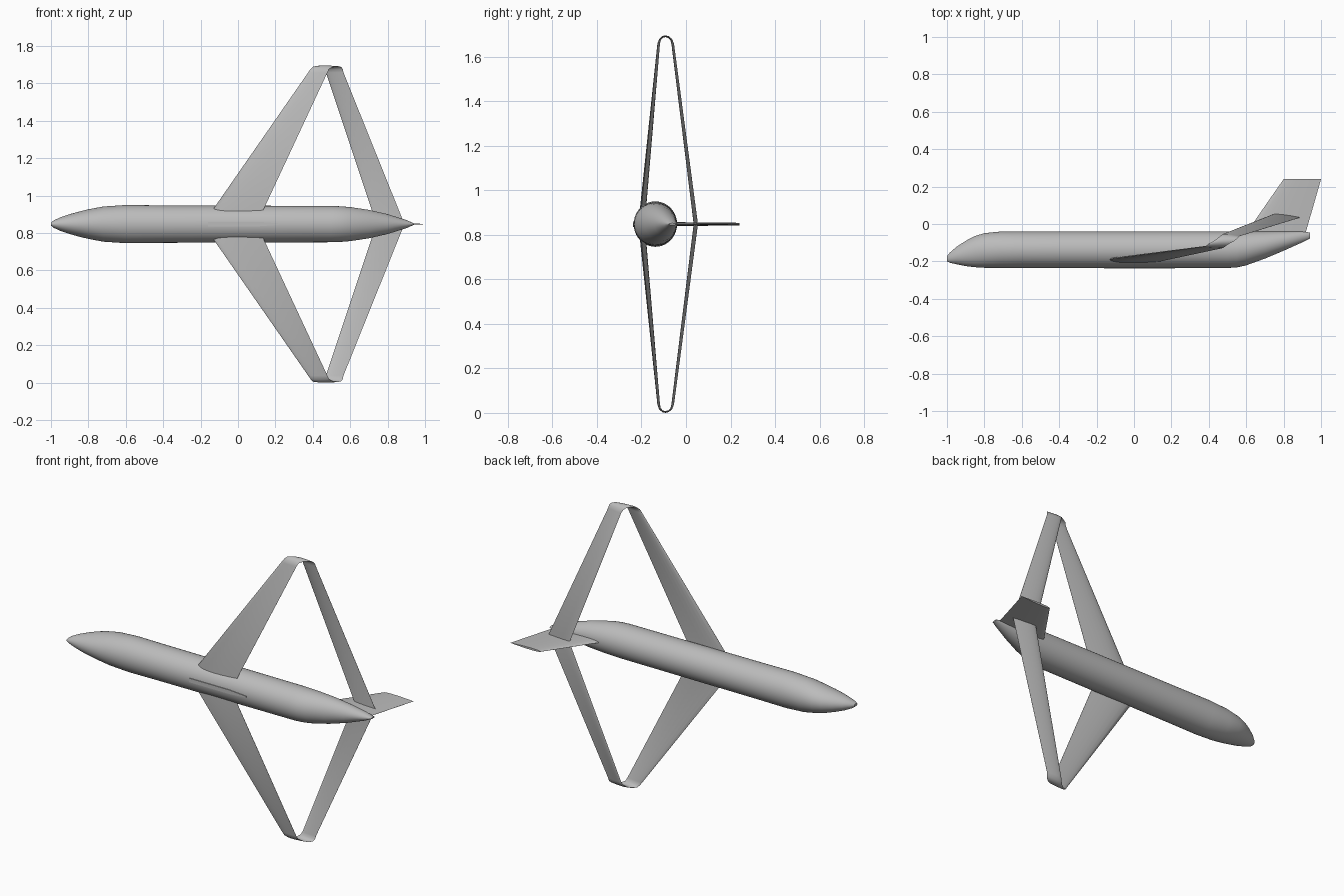
import bpy, bmesh
from math import sin, cos, pi, sqrt, radians

if "Cube" in bpy.data.objects:
    bpy.data.objects.remove(bpy.data.objects["Cube"], do_unlink=True)

MID = 0.848  # height of the aircraft's symmetry plane

grey = bpy.data.materials.new("plain grey")
grey.use_nodes = True
grey.diffuse_color = (0.5, 0.5, 0.5, 1)
grey.node_tree.nodes["Principled BSDF"].inputs["Base Color"].default_value = (0.5, 0.5, 0.5, 1)


def loft(name, rings, caps=True, mirror=False, angle=35):
    """Skin a list of closed rings; z is measured from the symmetry plane."""
    bm = bmesh.new()
    loops = [[bm.verts.new(p) for p in ring] for ring in rings]
    n = len(loops[0])
    for a, b in zip(loops, loops[1:]):
        for i in range(n):
            j = (i + 1) % n
            bm.faces.new((a[i], a[j], b[j], b[i]))
    if caps:
        bm.faces.new(loops[0])
        bm.faces.new(loops[-1])
    bmesh.ops.recalc_face_normals(bm, faces=bm.faces[:])
    mesh = bpy.data.meshes.new(name)
    bm.to_mesh(mesh)
    bm.free()
    mesh.materials.append(grey)
    ob = bpy.data.objects.new(name, mesh)
    bpy.context.collection.objects.link(ob)
    ob.location.z = MID
    if mirror:
        mod = ob.modifiers.new("mirror", 'MIRROR')
        mod.use_axis = (False, False, True)
        mod.use_clip = True
    bpy.ops.object.select_all(action='DESELECT')
    ob.select_set(True)
    bpy.context.view_layer.objects.active = ob
    bpy.ops.object.shade_smooth_by_angle(angle=radians(angle))
    return ob


def airfoil(steps=10):
    """Closed symmetric section: (chord fraction, half thickness from -0.5 to 0.5)."""
    def half(t):
        return 5 * (0.2969 * sqrt(t) - 0.126 * t - 0.3516 * t**2 + 0.2843 * t**3 - 0.1036 * t**4)
    ts = [(1 - cos(pi * i / steps)) / 2 for i in range(steps + 1)]
    upper = [(t, max(half(t), 0.02)) for t in reversed(ts[1:])]
    return upper + [(0, 0)] + [(t, -h) for t, h in reversed(upper)]


# Fuselage: x, upper edge, lower edge, half width
stations = [
    (-1.0, -0.172, -0.200, 0.008), (-0.985, -0.153, -0.207, 0.020),
    (-0.95, -0.123, -0.215, 0.036), (-0.9, -0.090, -0.225, 0.053),
    (-0.85, -0.064, -0.231, 0.067), (-0.8, -0.049, -0.234, 0.079),
    (-0.72, -0.041, -0.235, 0.094), (-0.6, -0.040, -0.235, 0.102),
    (-0.4, -0.040, -0.235, 0.100), (0.5, -0.040, -0.235, 0.097),
    (0.55, -0.040, -0.232, 0.095), (0.6, -0.040, -0.221, 0.091),
    (0.7, -0.040, -0.185, 0.076), (0.8, -0.040, -0.143, 0.053),
    (0.9, -0.041, -0.098, 0.022), (0.94, -0.045, -0.078, 0.004)]
SIDES = 40
loft("fuselage", [[(x, (top + low) / 2 + (top - low) / 2 * cos(2 * pi * i / SIDES),
                    w * sin(2 * pi * i / SIDES)) for i in range(SIDES)]
                  for x, top, low, w in stations])

# Joined wing: leading x, trailing x, y, span, section turn, thickness, nose lift
path = [
    (-0.188, 0.100, -0.202, 0.0, 0, 0.028, 0.012),
    (0.375, 0.478, -0.124, 0.81, 0, 0.010, 0.008),
    (0.388, 0.487, -0.118, 0.829, 35, 0.009, 0.004),
    (0.400, 0.510, -0.105, 0.841, 70, 0.008, 0),
    (0.425, 0.535, -0.092, 0.844, 90, 0.008, 0),
    (0.445, 0.552, -0.078, 0.840, 110, 0.008, 0),
    (0.460, 0.560, -0.067, 0.829, 145, 0.009, 0.004),
    (0.470, 0.564, -0.061, 0.81, 180, 0.010, 0.008),
    (0.740, 0.890, 0.042, 0.0, 180, 0.016, 0.014)]


def wing_ring(lead, trail, y, span, turn, thick, lift):
    a = -radians(turn)
    return [(lead + (trail - lead) * t,
             y + lift * (0.5 - t) + thick * h * cos(a),
             span + thick * h * sin(a)) for t, h in airfoil()]


loft("joined_wing", [wing_ring(*p) for p in path], caps=False, mirror=True, angle=40)

# Tail fin: leading x, trailing x, y, thickness
fin = [(0.592, 0.914, -0.06, 0.018), (0.8, 1.0, 0.24, 0.012)]
loft("tail_fin", [[(lead + (trail - lead) * t, y, thick * h) for t, h in airfoil()]
                  for lead, trail, y, thick in fin])

# Belly fairing strip
outline = [(-0.16, -0.012), (0.11, -0.012), (0.22, -0.004),
           (0.22, 0.004), (0.11, 0.012), (-0.16, 0.012)]
loft("belly_fairing", [[(x, y, z) for x, z in outline] for y in (-0.229, -0.238)], angle=20)
